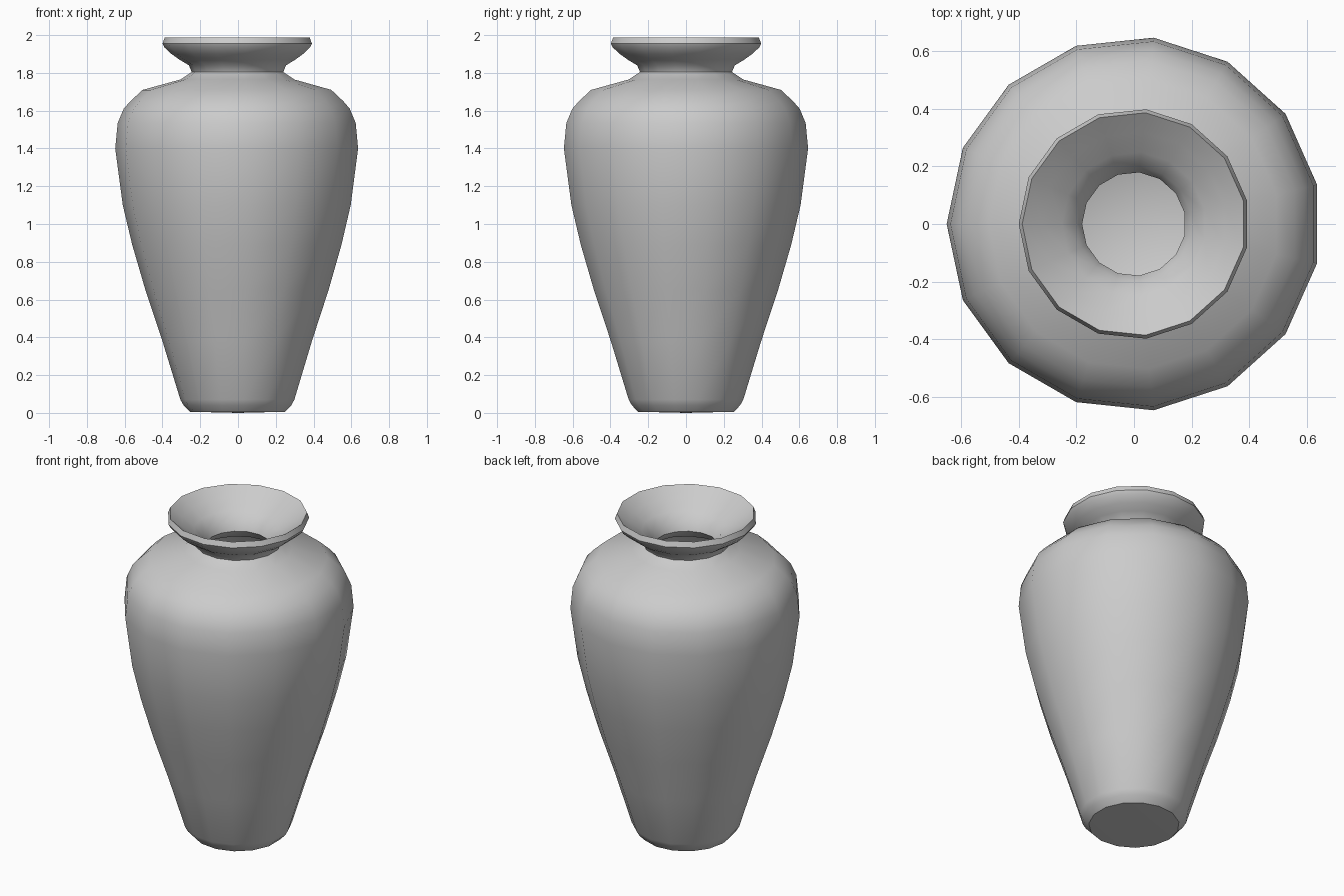
import bpy, bmesh, math

cube = bpy.data.objects.get("Cube")
if cube:
    bpy.data.objects.remove(cube, do_unlink=True)

SIDES = 15

# Single grey clay material
clay = bpy.data.materials.new("grey clay")
clay.use_nodes = True
clay.diffuse_color = (0.6, 0.6, 0.6, 1)
clay.node_tree.nodes["Principled BSDF"].inputs["Base Color"].default_value = (0.6, 0.6, 0.6, 1)

# Outer wall, from foot to lip: (radius, height)
outer = [(0.255, 0.006), (0.288, 0.04), (0.305, 0.07), (0.40, 0.38), (0.49, 0.65),
         (0.56, 0.89), (0.61, 1.10), (0.65, 1.40), (0.637, 1.535), (0.605, 1.61),
         (0.57, 1.65), (0.505, 1.71), (0.305, 1.765), (0.245, 1.805), (0.26, 1.84),
         (0.31, 1.87), (0.352, 1.90), (0.39, 1.935), (0.40, 1.955), (0.388, 1.987)]
# Inner wall, from funnel mouth down to the floor
inner = [(0.32, 1.935), (0.25, 1.885), (0.20, 1.84), (0.18, 1.79), (0.24, 1.73),
         (0.45, 1.66), (0.55, 1.58), (0.59, 1.40), (0.55, 1.10), (0.50, 0.89),
         (0.43, 0.65), (0.34, 0.38), (0.25, 0.09), (0.20, 0.06)]


def lathe(name, profile, bottom_z, floor_z):
    """Revolve a profile about z and close both ends with fans."""
    bm = bmesh.new()
    rings = []
    for r, z in profile:
        rings.append([bm.verts.new((r * math.cos(a), r * math.sin(a), z))
                      for a in (math.pi + math.tau * i / SIDES for i in range(SIDES))])
    for low, high in zip(rings, rings[1:]):
        for i in range(SIDES):
            j = (i + 1) % SIDES
            bm.faces.new((low[i], low[j], high[j], high[i]))
    for ring, z in ((rings[0], bottom_z), (rings[-1], floor_z)):
        pole = bm.verts.new((0, 0, z))
        for i in range(SIDES):
            bm.faces.new((ring[i], ring[(i + 1) % SIDES], pole))
    bmesh.ops.recalc_face_normals(bm, faces=bm.faces)
    mesh = bpy.data.meshes.new(name)
    bm.to_mesh(mesh)
    bm.free()
    mesh.materials.append(clay)
    obj = bpy.data.objects.new(name, mesh)
    bpy.context.collection.objects.link(obj)
    return obj


vase = lathe("vase", outer + inner, 0.0, 0.06)

# Smooth body, crisp foot, neck crease and lip
bpy.ops.object.select_all(action='DESELECT')
vase.select_set(True)
bpy.context.view_layer.objects.active = vase
bpy.ops.object.shade_smooth_by_angle(angle=math.radians(40))
